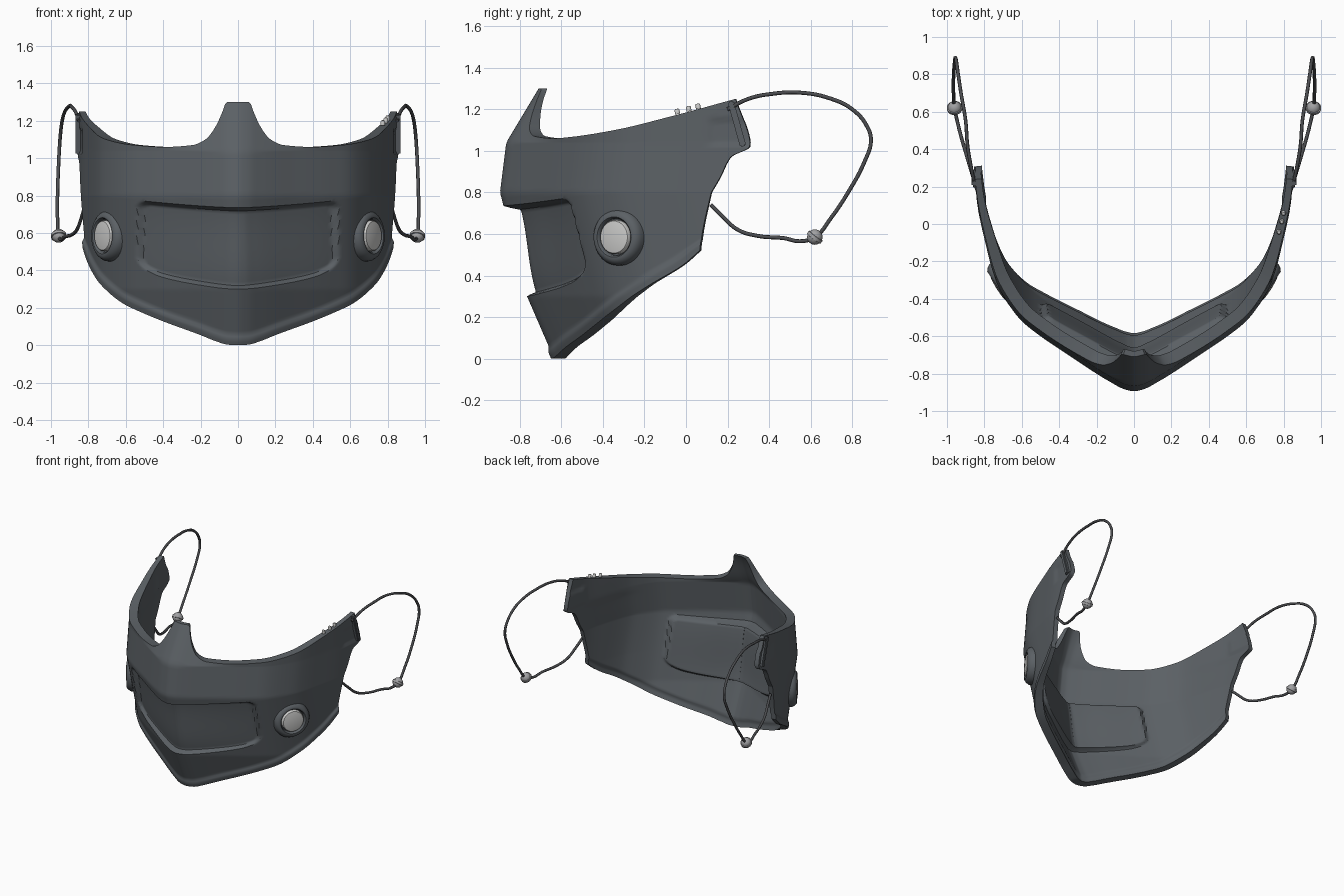
import bpy, bmesh, math
from mathutils import Vector, Matrix

if "Cube" in bpy.data.objects:
    bpy.data.objects.remove(bpy.data.objects["Cube"])


def material(name, rgb):
    m = bpy.data.materials.new(name)
    m.diffuse_color = (*rgb, 1)
    m.use_nodes = True
    m.node_tree.nodes["Principled BSDF"].inputs["Base Color"].default_value = m.diffuse_color
    return m


SHELL = material("slate grey", (0.105, 0.118, 0.130))
CORD = material("dark cord grey", (0.07, 0.072, 0.078))
METAL = material("light metal", (0.60, 0.60, 0.59))
BEAD = material("bead grey", (0.36, 0.36, 0.37))


def interp(pts, t):
    """Monotone cubic interpolation through (t, value) points."""
    n = len(pts)
    t = min(max(t, pts[0][0]), pts[-1][0])
    sec = [(pts[i+1][1] - pts[i][1]) / (pts[i+1][0] - pts[i][0]) for i in range(n - 1)]

    def slope(i):
        if i == 0 or i == n - 1:
            return sec[0 if i == 0 else -1]
        a, b = sec[i-1], sec[i]
        return 2 * a * b / (a + b) if a * b > 0 else 0
    i = 0
    while i < n - 2 and t > pts[i+1][0]:
        i += 1
    h = pts[i+1][0] - pts[i][0]
    u = (t - pts[i][0]) / h
    return ((2*u**3 - 3*u*u + 1) * pts[i][1] + (u**3 - 2*u*u + u) * h * slope(i)
            + (3*u*u - 2*u**3) * pts[i+1][1] + (u**3 - u*u) * h * slope(i + 1))


def smooth(a, b, t):
    t = min(max((t - a) / (b - a), 0), 1)
    return t * t * (3 - 2 * t)


def finish(bm, name, mat, angle=40):
    bmesh.ops.recalc_face_normals(bm, faces=bm.faces)
    me = bpy.data.meshes.new(name)
    bm.to_mesh(me)
    bm.free()
    me.materials.append(mat)
    ob = bpy.data.objects.new(name, me)
    bpy.context.collection.objects.link(ob)
    bpy.ops.object.select_all(action='DESELECT')
    ob.select_set(True)
    bpy.context.view_layer.objects.active = ob
    bpy.ops.object.shade_smooth_by_angle(angle=math.radians(angle))
    return ob


# Plan outline of the mask (half), then curves for its edges
plan = [(-.05, -.885), (0, -.895), (.05, -.885), (.12, -.85), (.3, -.735), (.5, -.60), (.6, -.52),
        (.68, -.415), (.74, -.3), (.795, -.1), (.837, .1), (.857, .28)]
arc = [-.051]
for p, q in zip(plan, plan[1:]):
    arc.append(arc[-1] + math.dist(p, q))
PX = [(a, p[0]) for a, p in zip(arc, plan)]
PY = [(a, p[1]) for a, p in zip(arc, plan)]
REACH = [(.52, 1.28), (.6, 1.31), (.87, 1.44), (.97, 1.48), (1.02, 1.565), (1.25, 1.495)]
BOTTOM = [(0, 0), (.04, .003), (.09, .02), (.17, .055), (.36, .13), (.556, .22), (.656, .28),
          (.78, .36), (.92, .45), (1, .52)]
PANEL_LOW = [(0, .3), (.03, .301), (.17, .32), (.37, .365), (.5, .43), (1, .66)]
PANEL_TOP = [(0, .735), (.03, .736), (.5, .78), (1, .86)]
TOP = [(0, 1.3), (.042, 1.3), (.058, 1.25), (.084, 1.17), (.124, 1.1), (.176, 1.07), (.29, 1.06),
       (.42, 1.07), (.575, 1.1), (.77, 1.165), (1, 1.25)]
LEAN = [(0, .26), (.3, .13), (.8, 0), (1.04, .03), (1.3, .18)]


def lean(z, s):
    if z > 1.04:
        return .03 + (z - 1.04) * .6 * (1 - smooth(.1, .35, s))
    i = 0 if z < .3 else 1 if z < .8 else 2
    (a, da), (b, db) = LEAN[i], LEAN[i+1]
    return da + (db - da) * (z - a) / (b - a)


def shell_point(s, z, zb):
    """Outer and inner surface point at column s (0 front, 1 back) and height z."""
    a = s * interp(REACH, z)
    x, y = interp(PX, a), interp(PY, a)
    e = .02
    tx = interp(PX, a + e) - interp(PX, a - e)
    ty = interp(PY, a + e) - interp(PY, a - e)
    n = Vector((ty, -tx, 0)).normalized()
    if s == 0:
        n = Vector((0, -1, 0))
    p = Vector((x, y + lean(z, s), z))
    # recessed front panel with rounded corners
    r = .05
    qx = max(r - (.54 - x), 0)
    qz = max(r - min(z - interp(PANEL_LOW, s), interp(PANEL_TOP, s) - z), 0)
    depth = (.035 + .045 * (1 - x / .54)) * (.6 + .4 * smooth(.35, .72, z)) if x < .54 else 0
    p -= n * depth * smooth(0, .022, r - math.hypot(qx, qz))
    # rolled bottom lip and shallow strap pocket
    p += n * .014 * (1 - smooth(.03, .06, z - zb))
    p -= n * .008 * smooth(.1, .13, p.y) * smooth(1.02, 1.04, z) * (1 - smooth(1.14, 1.16, z))
    th = .065 - .03 * smooth(.55, 1, s) - .035 * smooth(1.05, 1.3, z) * (1 - smooth(.1, .3, s))
    q = p - n * th
    if s == 0:
        p.x = q.x = 0
    q.x = max(q.x, 0)
    return p, q


# Mask shell
HALF = 84
bm = bmesh.new()
outer, inner = [], []
for c in range(-HALF, HALF + 1):
    s = (abs(c) / HALF) ** 1.15
    side = -1 if c < 0 else 1
    zb = interp(BOTTOM, s)
    knots = [zb, interp(PANEL_LOW, s), interp(PANEL_TOP, s), 1.03 - .01 * s, interp(TOP, s)]
    zs = [zb]
    for lo, hi, k in zip(knots, knots[1:], (20, 46, 16, 12)):
        zs += [lo + (hi - lo) * j / k for j in range(1, k + 1)]
    co, ci = [], []
    for z in zs:
        p, q = shell_point(s, z, zb)
        co.append(bm.verts.new((p.x * side, p.y, p.z)))
        ci.append(bm.verts.new((q.x * side, q.y, q.z)))
    outer.append(co)
    inner.append(ci)
rows = len(outer[0])
for c in range(2 * HALF):
    for grid in (outer, inner):
        for r in range(rows - 1):
            bm.faces.new((grid[c][r], grid[c+1][r], grid[c+1][r+1], grid[c][r+1]))
    for r in (0, rows - 1):
        bm.faces.new((outer[c][r], outer[c+1][r], inner[c+1][r], inner[c][r]))
for c in (0, 2 * HALF):
    for r in range(rows - 1):
        bm.faces.new((outer[c][r], outer[c][r+1], inner[c][r+1], inner[c][r]))
finish(bm, "mask_shell", SHELL)


def lathe(name, profile, centre, axis, mat, n=48):
    """Spin (radius, height) points about an axis through centre."""
    bm = bmesh.new()
    vs = [bm.verts.new((r, 0, h)) for r, h in profile]
    es = [bm.edges.new(e) for e in zip(vs, vs[1:])]
    bmesh.ops.spin(bm, geom=vs + es, cent=(0, 0, 0), axis=(0, 0, 1), angle=2 * math.pi,
                   steps=n, use_duplicate=False)
    bmesh.ops.remove_doubles(bm, verts=bm.verts, dist=1e-5)
    rot = Vector(axis).to_track_quat('Z', 'Y').to_matrix().to_4x4()
    bm.transform(Matrix.Translation(centre) @ rot)
    return finish(bm, name, mat)


def box(name, centre, size, tilt, mat):
    bm = bmesh.new()
    bmesh.ops.create_cube(bm, size=1)
    bm.transform(Matrix.Translation(centre) @ Matrix.Rotation(tilt, 4, 'X') @ Matrix.Diagonal((*size, 1)))
    bmesh.ops.bevel(bm, geom=bm.edges[:], offset=.006, segments=2, affect='EDGES')
    return finish(bm, name, mat)


CORD_PATH = [(.85, .2, 1.2), (.87, .3, 1.25), (.89, .42, 1.275), (.9, .55, 1.28), (.925, .7, 1.25),
             (.94, .8, 1.2), (.95, .87, 1.12), (.955, .89, 1.05), (.96, .86, .95), (.965, .78, .8),
             (.965, .7, .68), (.96, .62, .585), (.945, .55, .565), (.925, .47, .58), (.89, .35, .59),
             (.86, .25, .62), (.835, .17, .69), (.82, .12, .74)]

for side, tag in ((1, "right"), (-1, "left")):
    # Side vent: raised ring and domed metal disc
    centre, axis = (.70 * side, -.33, .585), (.84 * side, -.54, 0)
    lathe("vent_ring_" + tag, [(.138, -.04), (.136, .0), (.125, .018), (.11, .03), (.097, .03),
                               (.09, .022), (.088, .0), (0, 0)], centre, axis, SHELL)
    lathe("vent_disc_" + tag, [(.082, 0), (.082, .024), (.077, .031), (.05, .036), (0, .038)],
          centre, axis, METAL)
    # Strap holder at the back edge
    box("strap_holder_" + tag, (.845 * side, .245, 1.13), (.045, .03, .225), .272, SHELL)
    # Elastic cord
    cu = bpy.data.curves.new("cord_" + tag, 'CURVE')
    cu.dimensions = '3D'
    cu.bevel_depth = .0095
    cu.bevel_resolution = 2
    cu.resolution_u = 6
    cu.use_fill_caps = True
    sp = cu.splines.new('BEZIER')
    sp.bezier_points.add(len(CORD_PATH) - 1)
    for b, (x, y, z) in zip(sp.bezier_points, CORD_PATH):
        b.co = (x * side, y, z)
        b.handle_left_type = b.handle_right_type = 'AUTO'
    cu.materials.append(CORD)
    bpy.context.collection.objects.link(bpy.data.objects.new("cord_" + tag, cu))
    # Cord bead with a raised middle band
    ball = [(.037 * math.sin(a), .037 * math.cos(a)) for a in [math.pi * i / 16 for i in range(17)]]
    ball[7:10] = [(.036, .009), (.041, .008), (.041, -.008), (.036, -.009)]
    ball[0], ball[-1] = (0, .037), (0, -.037)
    lathe("cord_bead_" + tag, ball, (.959 * side, .62, .585), (.1 * side, .6, .8), BEAD, 32)

# Small studs on the right top edge
for y, x in ((-.04, .785), (.015, .80), (.06, .81)):
    z = 1.185 + .25 * (y + .04)
    lathe("edge_stud", [(.012, 0), (.012, .02), (.008, .025), (0, .026)], (x - .01, y, z - .008), (0, -.2, 1),
          METAL, 16)
